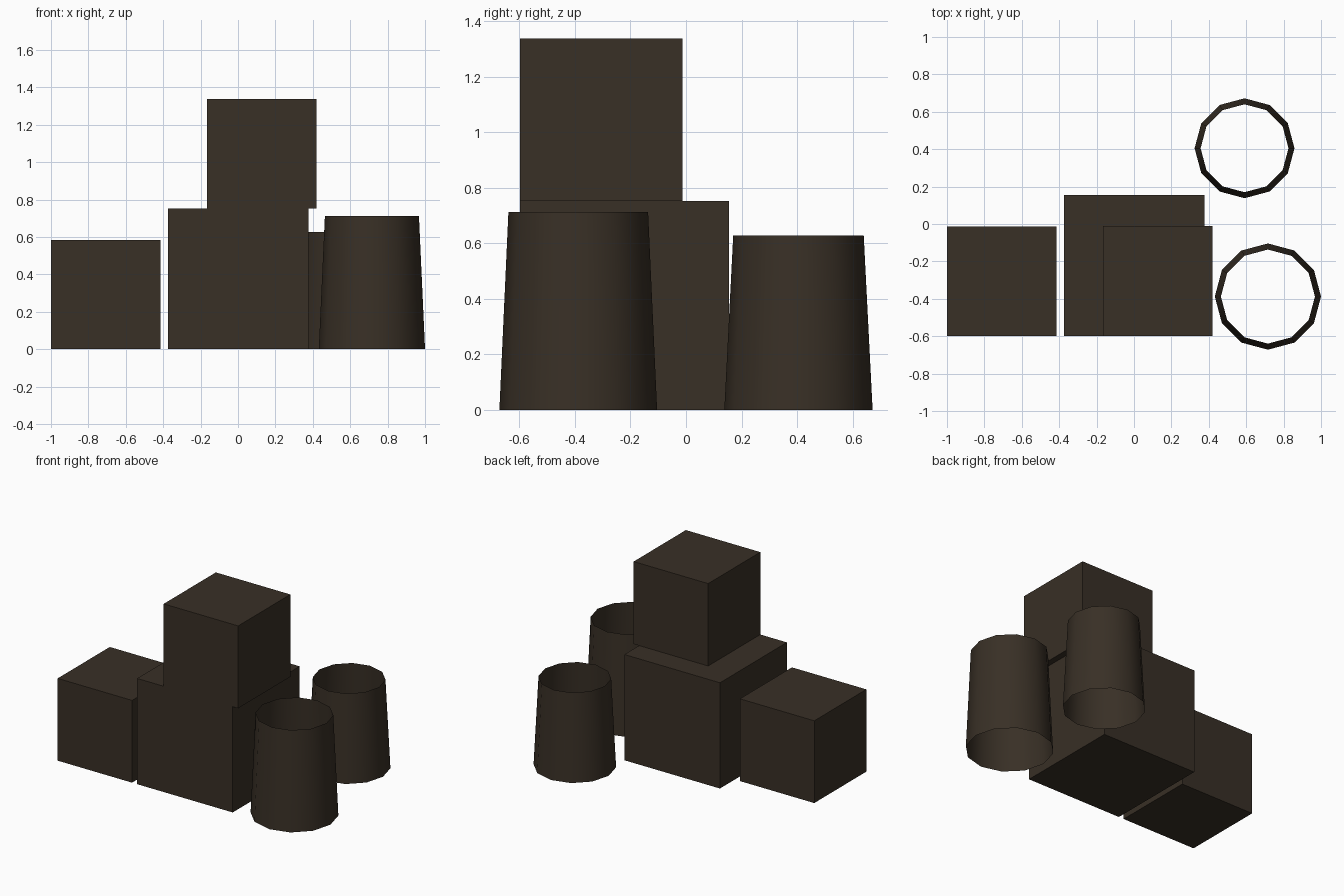
import bpy
import math

if "Cube" in bpy.data.objects:
    bpy.data.objects.remove(bpy.data.objects["Cube"])

brown = bpy.data.materials.new("dark brown")
brown.diffuse_color = (0.040, 0.029, 0.019, 1.0)
brown.use_nodes = True
brown.node_tree.nodes["Principled BSDF"].inputs["Base Color"].default_value = brown.diffuse_color


def crate(name, x, y, z, size):
    """Cube given by its minimum corner."""
    h = size / 2
    bpy.ops.mesh.primitive_cube_add(size=size, location=(x + h, y + h, z + h))
    ob = bpy.context.object
    ob.name = name
    ob.data.materials.append(brown)


def barrel(name, x, y, r_bottom, r_top, height):
    """Open tapered tube with twelve smooth sides."""
    bpy.ops.mesh.primitive_cone_add(vertices=12, radius1=r_bottom, radius2=r_top,
                                    depth=height, end_fill_type='NOTHING',
                                    location=(x, y, height / 2))
    ob = bpy.context.object
    ob.name = name
    ob.data.materials.append(brown)
    bpy.ops.object.shade_smooth_by_angle(angle=math.radians(40))


# Stack of crates, flush at the front
crate("left_crate", -1.0, -0.598, 0.0, 0.585)
crate("large_crate", -0.375, -0.598, 0.0, 0.752)
crate("top_crate", -0.166, -0.598, 0.752, 0.586)

# Two open barrels on the right
barrel("front_barrel", 0.716, -0.388, 0.284, 0.2515, 0.712)
barrel("back_barrel", 0.591, 0.405, 0.267, 0.235, 0.628)
